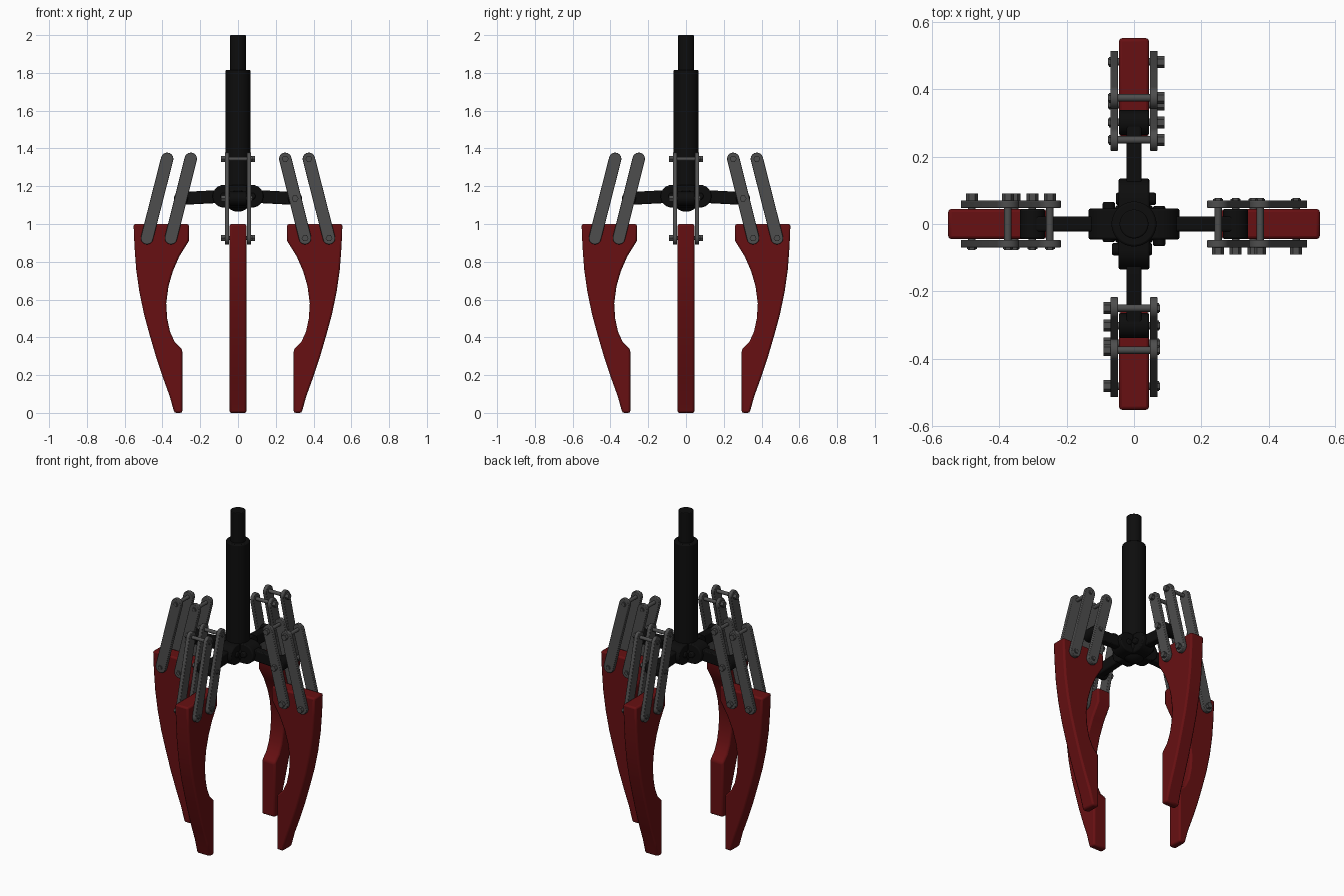
import bpy, bmesh, math
from mathutils import Matrix, Vector

if "Cube" in bpy.data.objects:
    bpy.data.objects.remove(bpy.data.objects["Cube"])


def material(name, rgb):
    m = bpy.data.materials.new(name)
    m.diffuse_color = (*rgb, 1)
    m.use_nodes = True
    m.node_tree.nodes["Principled BSDF"].inputs["Base Color"].default_value = m.diffuse_color
    return m


RED = material("dark red", (0.135, 0.005, 0.006))
GREY = material("steel grey", (0.075, 0.075, 0.075))
BLACK = material("black", (0.004, 0.004, 0.004))


def finish(bm, name, mat, turn=0.0, bevel=0.0):
    """Turn the mesh about z and make it an object."""
    bmesh.ops.recalc_face_normals(bm, faces=bm.faces)
    bm.transform(Matrix.Rotation(turn, 4, 'Z'))
    me = bpy.data.meshes.new(name)
    bm.to_mesh(me)
    bm.free()
    me.materials.append(mat)
    ob = bpy.data.objects.new(name, me)
    bpy.context.collection.objects.link(ob)
    if bevel:
        b = ob.modifiers.new("bevel", 'BEVEL')
        b.width, b.segments, b.limit_method = bevel, 2, 'ANGLE'
        b.angle_limit = math.radians(40)
    bpy.ops.object.select_all(action='DESELECT')
    ob.select_set(True)
    bpy.context.view_layer.objects.active = ob
    bpy.ops.object.shade_smooth_by_angle(angle=math.radians(35))
    return ob


def prism(bm, pts, y0, y1):
    """Extrude an (x, z) outline from y0 to y1."""
    f = bm.faces.new([bm.verts.new((x, y0, z)) for x, z in pts])
    r = bmesh.ops.extrude_face_region(bm, geom=[f])
    vs = [v for v in r['geom'] if isinstance(v, bmesh.types.BMVert)]
    bmesh.ops.translate(bm, verts=vs, vec=(0, y1 - y0, 0))


def disc(c, r, n):
    return [(c[0] + r * math.cos(2 * math.pi * i / n),
             c[1] + r * math.sin(2 * math.pi * i / n)) for i in range(n)]


def capsule(a, b, r, n=10):
    """Round-ended bar outline from a to b."""
    d = math.atan2(b[1] - a[1], b[0] - a[0])
    out = []
    for c, s in ((b, d - math.pi / 2), (a, d + math.pi / 2)):
        out += [(c[0] + r * math.cos(s + math.pi * i / n),
                 c[1] + r * math.sin(s + math.pi * i / n)) for i in range(n + 1)]
    return out


def rod(name, r, z0, z1, bevel):
    bm = bmesh.new()
    bmesh.ops.create_cone(bm, cap_ends=True, segments=32, radius1=r, radius2=r, depth=z1 - z0,
                          matrix=Matrix.Translation((0, 0, (z0 + z1) / 2)))
    finish(bm, name, BLACK, 0, bevel)


# Central shaft and hub
rod("shaft_sleeve", 0.067, 1.14, 1.815, 0.006)
rod("shaft_rod", 0.043, 1.75, 2.0, 0.004)
bm = bmesh.new()
bmesh.ops.create_uvsphere(bm, u_segments=24, v_segments=12, radius=0.075,
                          matrix=Matrix.Translation((0, 0, 1.14)))
finish(bm, "hub_core", BLACK)

FINGER = [(0.26, 1.0), (0.26, 0.91), (0.31, 0.83), (0.345, 0.75), (0.368, 0.67), (0.38, 0.58),
          (0.375, 0.50), (0.36, 0.43), (0.335, 0.375), (0.295, 0.335), (0.295, 0.0), (0.337, 0.0),
          (0.362, 0.09), (0.395, 0.18), (0.432, 0.29), (0.467, 0.41), (0.497, 0.52),
          (0.522, 0.64), (0.539, 0.76), (0.548, 0.88), (0.553, 1.0)]
TOPS = [(0.25, 1.345), (0.375, 1.345)]
BOTTOMS = [(0.355, 0.925), (0.482, 0.925)]
MID = (0.302, 1.135)
KNUCKLE = (0.075, 1.147)

for side, turn in (("right", 0), ("back", math.pi / 2), ("left", math.pi), ("front", -math.pi / 2)):
    # Claw finger
    bm = bmesh.new()
    prism(bm, FINGER, -0.045, 0.045)
    finish(bm, side + "_finger", RED, turn, 0.01)

    # Paired link bars on both faces of the finger
    bm = bmesh.new()
    for a, b in zip(TOPS, BOTTOMS):
        for y in (-0.07, 0.047):
            prism(bm, capsule(a, b, 0.033), y, y + 0.023)
    finish(bm, side + "_links", GREY, turn, 0.003)

    # Bolts: long pin, hex head one side, small nut the other
    bm = bmesh.new()
    for c in TOPS + BOTTOMS + [MID]:
        prism(bm, disc(c, 0.011, 12), -0.075, 0.077)
        prism(bm, disc(c, 0.018, 6), -0.09, -0.068)
        prism(bm, disc(c, 0.015, 6), 0.068, 0.074)
    finish(bm, side + "_bolts", GREY, turn)

    # Push arm with wide eye between the inner links
    bm = bmesh.new()
    prism(bm, capsule(KNUCKLE, MID, 0.034), -0.023, 0.023)
    prism(bm, disc(MID, 0.037, 20), -0.045, 0.045)
    finish(bm, side + "_push_arm", BLACK, turn, 0.006)

    # Hub knuckle lug and its pin
    bm = bmesh.new()
    prism(bm, capsule((0, 1.147), KNUCKLE, 0.06, 12), -0.046, 0.046)
    prism(bm, disc(KNUCKLE, 0.02, 6), -0.066, 0.054)
    finish(bm, side + "_hub_lug", BLACK, turn, 0.006)
